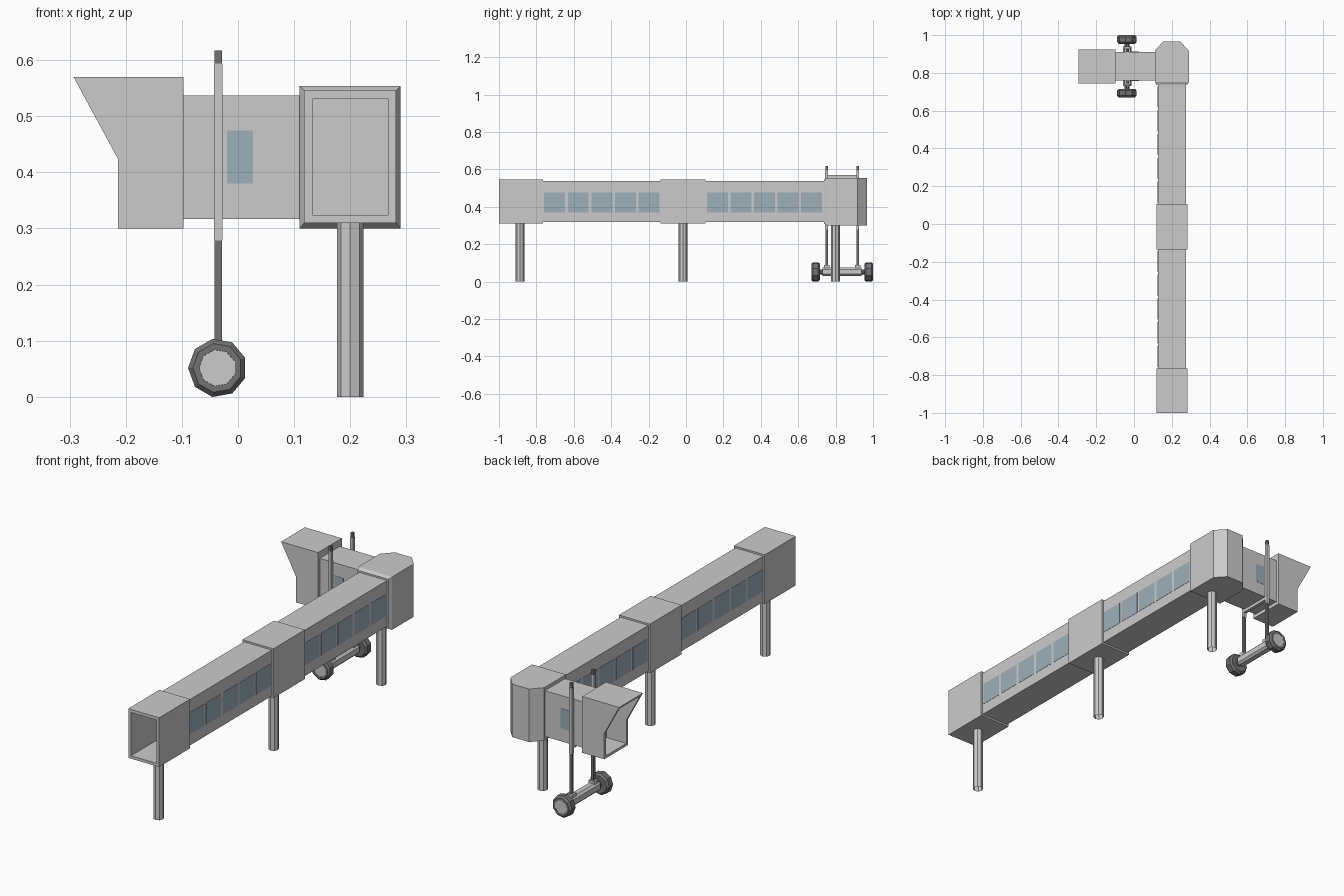
import bpy, bmesh, math
from mathutils import Vector

if "Cube" in bpy.data.objects:
    bpy.data.objects.remove(bpy.data.objects["Cube"])


def material(name, rgb):
    m = bpy.data.materials.new(name)
    m.diffuse_color = (*rgb, 1)
    m.use_nodes = True
    m.node_tree.nodes["Principled BSDF"].inputs["Base Color"].default_value = m.diffuse_color
    return m


GLASS = material("glass", (0.34, 0.43, 0.48))
DARK = material("dark_rubber", (0.17, 0.17, 0.17))
STEEL = material("light_steel", (0.62, 0.62, 0.62))


def make(name, verts, faces, mat=None):
    bm = bmesh.new()
    vs = [bm.verts.new(v) for v in verts]
    for f in faces:
        bm.faces.new([vs[i] for i in f])
    bmesh.ops.recalc_face_normals(bm, faces=bm.faces)
    me = bpy.data.meshes.new(name)
    bm.to_mesh(me)
    bm.free()
    ob = bpy.data.objects.new(name, me)
    bpy.context.collection.objects.link(ob)
    if mat:
        me.materials.append(mat)
    return ob


def loft(name, rings, mat=None, caps=True, closed=False):
    """Skin a list of equal-length rings."""
    n, k = len(rings[0]), len(rings)
    verts = [v for r in rings for v in r]
    faces = []
    for j in range(k if closed else k - 1):
        a, b = j * n, ((j + 1) % k) * n
        faces += [(a + i, a + (i + 1) % n, b + (i + 1) % n, b + i) for i in range(n)]
    if caps and not closed:
        faces += [tuple(range(n)), tuple(range((k - 1) * n, k * n))]
    return make(name, verts, faces, mat)


def box(name, x, y, z, mat=None):
    return loft(name, [[(a, y[0], z[0]), (a, y[1], z[0]), (a, y[1], z[1]), (a, y[0], z[1])]
                       for a in x], mat)


def rect(axis, pos, c, half, z):
    """Rectangle across a tunnel that runs along the given axis."""
    pts = [(c - half, z[0]), (c + half, z[0]), (c + half, z[1]), (c - half, z[1])]
    return [(p, pos, h) if axis == 'y' else (pos, p, h) for p, h in pts]


def tube(name, axis, span, c, half, z, ihalf, iz):
    a, b = span
    return loft(name, [rect(axis, a, c, half, z), rect(axis, b, c, half, z),
                       rect(axis, b, c, ihalf, iz), rect(axis, a, c, ihalf, iz)], closed=True)


CX = 0.20      # centre line of the long walkway
CY = 0.835     # centre line of the cab
INNER = (0.324, 0.531)

# Long walkway: end and middle collars, two slimmer tunnels
for name, span in (("entrance_collar", (-1.0, -0.765)), ("middle_collar", (-0.135, 0.105))):
    tube(name, 'y', span, CX, 0.082, (0.31, 0.546), 0.067, INNER)
for name, span in (("front_tunnel", (-0.765, -0.135)), ("rear_tunnel", (0.105, 0.74))):
    tube(name, 'y', span, CX, 0.074, (0.318, 0.538), 0.067, INNER)

# Walkway windows on both sides
for first, label in ((-0.702, "front"), (0.168, "rear")):
    for i in range(5):
        y = first + 0.126 * i
        for s in (-1, 1):
            x = CX + s * 0.0742
            box(f"{label}_window", (x - 0.001, x + 0.001), (y - 0.056, y + 0.056),
                (0.37, 0.476), GLASS)

# Corner room: chamfered plan with a tapered face toward the walkway
plan = [(0.11, 0.753), (0.29, 0.753), (0.29, 0.917), (0.245, 0.967), (0.155, 0.967), (0.11, 0.917)]
loft("corner_room", [[(x, y, z) for x, y in plan] for z in (0.30, 0.554)])
loft("corner_room_taper", [rect('y', 0.738, CX, 0.082, (0.31, 0.546)),
                           rect('y', 0.753, CX, 0.09, (0.30, 0.554))])

# Octagonal support legs, open ended
for name, y, top in (("front_leg", -0.887, 0.312), ("middle_leg", -0.016, 0.312), ("rear_leg", 0.80, 0.302)):
    loft(name, [[(CX + 0.0235 * math.cos(i * math.pi / 4), y + 0.0235 * math.sin(i * math.pi / 4), z)
                 for i in range(8)] for z in (0, top)], caps=False)

# Cab tunnel and its windows
tube("cab_tunnel", 'x', (-0.097, 0.112), CY, 0.076, (0.317, 0.537), 0.067, INNER)
for s in (-1, 1):
    y = CY + s * 0.0762
    box("cab_window", (-0.02, 0.027), (y - 0.001, y + 0.001), (0.38, 0.475), GLASS)

# Open cab hood: side panels, roof, floor and back frame
side = [(-0.097, 0.30), (-0.214, 0.30), (-0.214, 0.424), (-0.293, 0.57), (-0.097, 0.57)]
W, T = 0.09, 0.012
for s in (-1, 1):
    loft("hood_side", [[(x, CY + s * w, z) for x, z in side] for w in (W - T, W)])
box("hood_floor", (-0.214, -0.097), (CY - W + T, CY + W - T), (0.30, 0.30 + T))
loft("hood_roof", [[(-0.097, y, 0.57), (-0.293, y, 0.57), (-0.2865, y, 0.558), (-0.097, y, 0.558)]
                   for y in (CY - W + T, CY + W - T)])
tube("hood_back_frame", 'x', (-0.109, -0.097), CY, W - T, (0.312, 0.558), 0.067, INNER)

# Lift frame: dark posts inside grey sleeves, joined under the cab
PX = -0.035
for s in (-1, 1):
    y = CY + s * 0.083
    box("lift_post", (PX - 0.0068, PX + 0.0068), (y - 0.0066, y + 0.0066), (0.06, 0.617), DARK)
    box("lift_sleeve", (PX - 0.0075, PX + 0.0075), (y - 0.0075, y + 0.0075), (0.279, 0.594))
    box("post_foot", (PX - 0.016, PX + 0.016), (y - 0.014, y + 0.014), (0.065, 0.088), STEEL)
box("lift_crossbar", (PX - 0.0075, PX + 0.0075), (CY - 0.083, CY + 0.083), (0.302, 0.317))


def lathe(name, profile, sign, mat, sides=9, caps=False):
    """Revolve (radius, distance from centre line) around the axle."""
    return loft(name, [[(-0.0365 + r * math.cos(math.pi + i * math.tau / sides), CY + sign * d,
                         0.0515 + r * math.sin(math.pi + i * math.tau / sides))
                        for i in range(sides)] for r, d in profile], mat, caps)


# Axle beam, stub axles, tyres and dished hubs
beam = [(-0.022, 0.04), (-0.012, 0.03), (0.012, 0.03), (0.022, 0.04),
        (0.022, 0.066), (0.012, 0.076), (-0.012, 0.076), (-0.022, 0.066)]
loft("axle_beam", [[(PX + x, CY + y, z) for x, z in beam] for y in (-0.104, 0.104)], STEEL)
for s in (-1, 1):
    lathe("stub_axle", [(0.014, 0.10), (0.014, 0.125)], s, DARK, caps=True)
    lathe("tyre", [(0.014, 0.122), (0.033, 0.119), (0.044, 0.119), (0.0525, 0.128), (0.0525, 0.156),
                   (0.044, 0.165), (0.033, 0.165), (0.031, 0.158)], s, DARK)
    lathe("wheel_hub", [(0.033, 0.164), (0.030, 0.164), (0.024, 0.154), (0.012, 0.158)],
          s, STEEL, caps=True)
